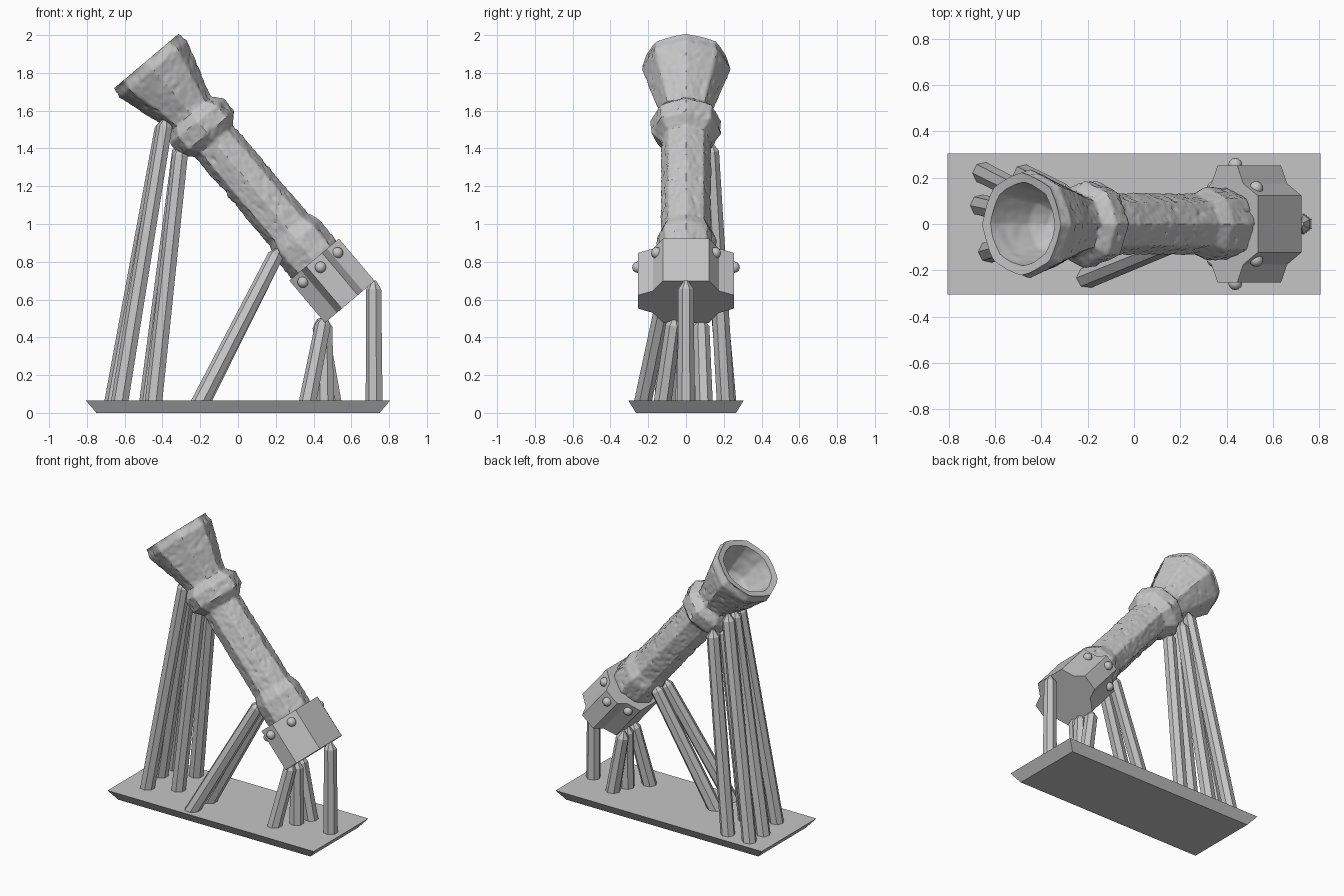
import bpy, bmesh, math
from mathutils import Vector, Matrix, noise

if "Cube" in bpy.data.objects:
    bpy.data.objects.remove(bpy.data.objects["Cube"], do_unlink=True)

grey = bpy.data.materials.new("stone_grey")
grey.use_nodes = True
COLOUR = (0.56, 0.56, 0.56, 1)
grey.diffuse_color = COLOUR
grey.node_tree.nodes["Principled BSDF"].inputs["Base Color"].default_value = COLOUR

# Tilted frame: sideways, across and along the tube
ALONG = Vector((-0.645, 0, 0.764)).normalized()
SIDE = Vector((0, 1, 0))
ACROSS = SIDE.cross(ALONG)
FOOT = Vector((0.59, 0, 0.59))


def tilted(side, across, along):
    return FOOT + SIDE * side + ACROSS * across + ALONG * along


def finish(name, bm, smooth=None):
    bmesh.ops.recalc_face_normals(bm, faces=bm.faces)
    mesh = bpy.data.meshes.new(name)
    bm.to_mesh(mesh)
    bm.free()
    mesh.materials.append(grey)
    obj = bpy.data.objects.new(name, mesh)
    bpy.context.collection.objects.link(obj)
    if smooth:
        bpy.ops.object.select_all(action="DESELECT")
        obj.select_set(True)
        bpy.context.view_layer.objects.active = obj
        bpy.ops.object.shade_smooth_by_angle(angle=math.radians(smooth))


def skin(bm, rings):
    n = len(rings[0])
    for a, b in zip(rings, rings[1:]):
        for i in range(n):
            j = (i + 1) % n
            bm.faces.new((a[i], a[j], b[j], b[i]))
    bm.faces.new(rings[0])
    bm.faces.new(rings[-1])


# Ground plate with undercut edges
bm = bmesh.new()
skin(bm, [[bm.verts.new((sx * hx, sy * hy, z))
           for sx, sy in ((-1, -1), (1, -1), (1, 1), (-1, 1))]
          for hx, hy, z in ((0.75, 0.265, 0), (0.805, 0.305, 0.065))])
finish("ground_plate", bm)

# Notched block at the lower end
quarter = [(0.122, 0.172), (0.175, 0.09), (0.253, 0.055)]
half = quarter + [(s, -a) for s, a in reversed(quarter)]
outline = half + [(-s, a) for s, a in reversed(half)]
bm = bmesh.new()
skin(bm, [[bm.verts.new(tilted(s, a, t)) for s, a in outline] for t in (-0.003, 0.29)])
finish("end_block", bm)

# Round studs on both sides of the block
for sign, label in ((1, "back"), (-1, "front")):
    for k, (s, a) in enumerate(((0.155, 0.118), (0.255, 0), (0.155, -0.122))):
        bm = bmesh.new()
        bmesh.ops.create_uvsphere(bm, u_segments=14, v_segments=8, radius=0.03,
                                  matrix=Matrix.Translation(tilted(sign * s, a, 0.237)))
        finish(f"{label}_stud_{k + 1}", bm, 40)

# Rough octagonal tube with two collars, a flared mouth and a hollow bowl
profile = [(0.27, 0.15), (0.3, 0.155), (0.43, 0.158), (0.50, 0.132), (1.11, 0.132),
           (1.165, 0.183), (1.25, 0.187), (1.30, 0.142), (1.335, 0.147), (1.50, 0.2),
           (1.61, 0.234), (1.666, 0.222), (1.66, 0.182), (1.58, 0.165), (1.46, 0.13),
           (1.39, 0.08), (1.37, 0.01)]
OUTER = 11
STEP, SEGMENTS = 0.012, 96
samples = []
for i, ((t0, r0), (t1, r1)) in enumerate(zip(profile, profile[1:])):
    n = max(1, round(math.hypot(t1 - t0, r1 - r0) / STEP))
    samples += [(t0 + (t1 - t0) * k / n, r0 + (r1 - r0) * k / n, i < OUTER)
                for k in range(n)]
samples.append((*profile[-1], False))

bm = bmesh.new()
rings = []
for t, r, outside in samples:
    ring = []
    for k in range(SEGMENTS):
        ang = math.tau * k / SEGMENTS
        off = (ang % (math.pi / 4)) - math.pi / 8
        octagon = math.cos(math.pi / 8) / math.cos(off)
        rad = r * (octagon + (1 - octagon) * (0.1 if outside else 0.5))
        p = Vector((math.sin(ang) * rad, math.cos(ang) * rad, t))
        if outside:
            chip = min(0, noise.noise(p * 34 + Vector((5, 3, 1))) + 0.3) * 0.02
            rad += noise.noise(p * 10) * 0.004 + noise.noise(p * 45) * 0.004 + chip
        else:
            rad += noise.noise(p * 22) * 0.003
        ring.append(bm.verts.new(tilted(math.sin(ang) * rad, math.cos(ang) * rad, t)))
    rings.append(ring)
skin(bm, rings)
finish("flared_tube", bm, 45)


# Faceted supports with pointed tips, flat on the plate
def support(name, foot, top, radius=0.048, sides=7):
    foot, top = Vector((*foot, 0.055)), Vector(top)
    axis = (top - foot).normalized()
    u = axis.cross(Vector((0, 1, 0))).normalized()
    v = axis.cross(u)
    bm = bmesh.new()
    rings = []
    for centre, r in ((foot, radius), (top - axis * 0.045, radius * 0.9), (top, radius * 0.25)):
        ring = []
        for k in range(sides):
            ang = math.tau * k / sides
            p = centre + (u * math.cos(ang) + v * math.sin(ang)) * r
            if centre is foot:
                p -= axis * ((p.z - foot.z) / axis.z)
            ring.append(bm.verts.new(p))
        rings.append(ring)
    skin(bm, rings)
    finish(name, bm)


groups = {
    "mouth_support": [((-0.65, 0.22), (-0.39, 0.09, 1.55)),
                      ((-0.66, 0.08), (-0.39, 0.02, 1.55)),
                      ((-0.625, -0.12), (-0.38, -0.05, 1.56))],
    "collar_support": [((-0.475, 0.21), (-0.3, 0.13, 1.43)),
                       ((-0.445, -0.03), (-0.3, 0.0, 1.41))],
    "middle_brace": [((-0.2, -0.23), (0.22, -0.06, 0.87)),
                     ((-0.19, -0.06), (0.22, 0.04, 0.87))],
    "short_support": [((0.37, -0.125), (0.46, -0.06, 0.51)),
                      ((0.465, -0.01), (0.46, 0.0, 0.5)),
                      ((0.505, 0.095), (0.43, 0.08, 0.5))],
}
for name, rods in groups.items():
    for k, (foot, top) in enumerate(rods):
        support(f"{name}_{k + 1}", foot, top)
support("end_post", (0.723, 0), (0.72, 0, 0.7), 0.047)
